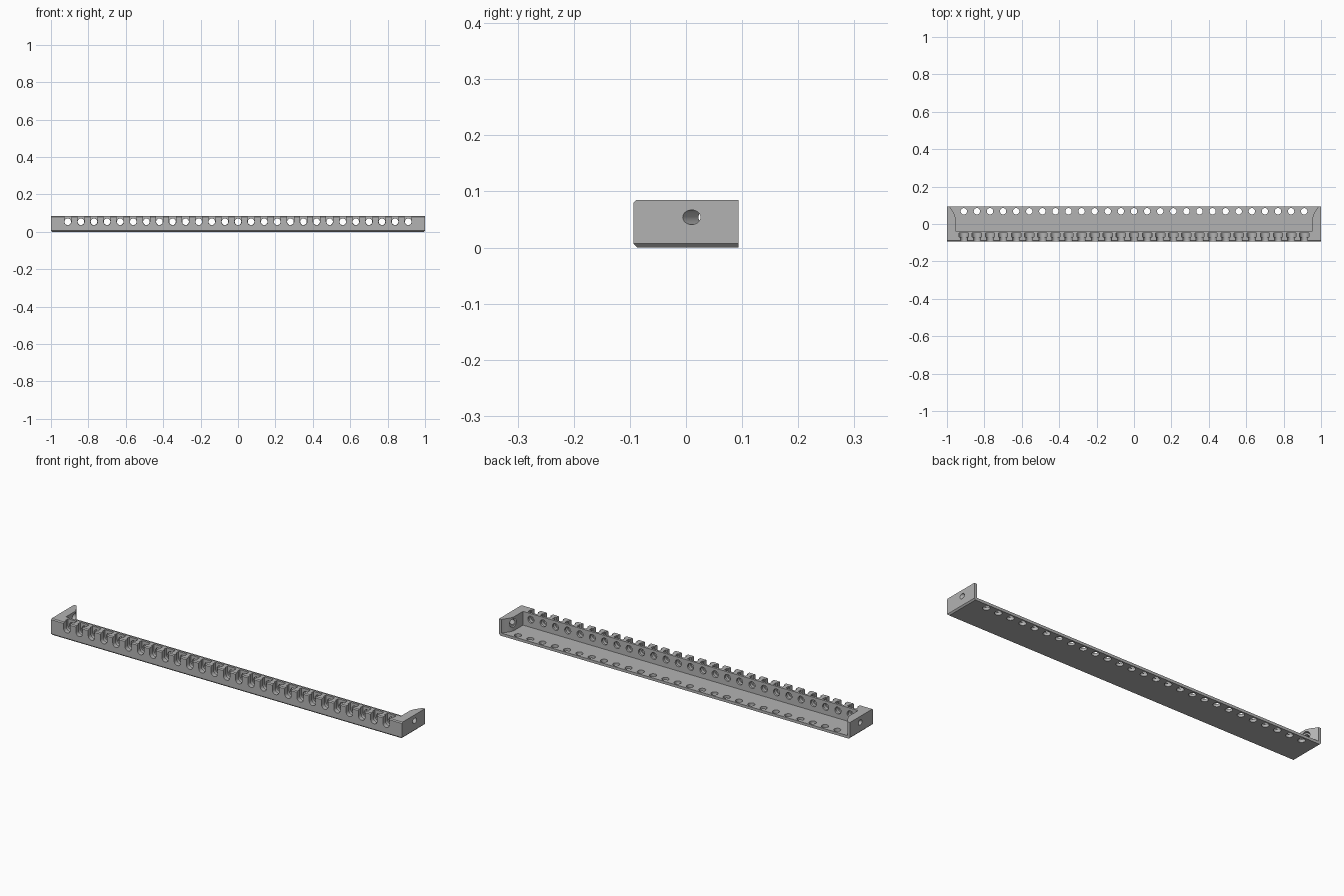
import bpy, bmesh, math
from mathutils import Vector, Matrix

cube = bpy.data.objects.get("Cube")
if cube:
    bpy.data.objects.remove(cube)

HALF_Y, TOP, FLOOR = 0.0935, 0.085, 0.014
HOLE_Z, PITCH, COUNT = 0.054, 0.07, 27
HOLES_X = [(i - COUNT // 2) * PITCH for i in range(COUNT)]

grey = bpy.data.materials.new("light_grey")
grey.use_nodes = True
grey.diffuse_color = (0.45, 0.45, 0.45, 1)
grey.node_tree.nodes["Principled BSDF"].inputs["Base Color"].default_value = grey.diffuse_color


def make_object(name, bm):
    bmesh.ops.recalc_face_normals(bm, faces=bm.faces)
    mesh = bpy.data.meshes.new(name)
    bm.to_mesh(mesh)
    bm.free()
    mesh.materials.append(grey)
    obj = bpy.data.objects.new(name, mesh)
    bpy.context.collection.objects.link(obj)
    return obj


def prism(bm, outline, offset):
    """Extrude a closed outline along an offset."""
    face = bm.faces.new([bm.verts.new(p) for p in outline])
    new = bmesh.ops.extrude_face_region(bm, geom=[face])["geom"]
    bmesh.ops.translate(bm, vec=offset, verts=[v for v in new if isinstance(v, bmesh.types.BMVert)])


def rod(bm, start, end, radius, segments=24):
    """Closed cylinder between two points."""
    start, end = Vector(start), Vector(end)
    axis = end - start
    turn = axis.to_track_quat('Z', 'Y').to_matrix().to_4x4()
    bmesh.ops.create_cone(bm, cap_ends=True, segments=segments, radius1=radius, radius2=radius,
                          depth=axis.length, matrix=Matrix.Translation((start + end) / 2) @ turn)


def cut(target, name, bm):
    cutter = make_object(name, bm)
    cutter.hide_render = True
    mod = target.modifiers.new(name, 'BOOLEAN')
    mod.operation, mod.solver, mod.object = 'DIFFERENCE', 'EXACT', cutter
    bpy.context.view_layer.objects.active = target
    bpy.ops.object.modifier_apply(modifier=mod.name)
    bpy.data.objects.remove(cutter)


def u_slots(y0, y1, radius):
    """Row of round-bottomed slots, open at the top."""
    bm = bmesh.new()
    for x in HOLES_X:
        arc = [math.pi + math.pi * i / 12 for i in range(13)]
        outline = [(x + radius * math.cos(a), y0, HOLE_Z + radius * math.sin(a)) for a in arc]
        outline += [(x + radius, y0, TOP + 0.02), (x - radius, y0, TOP + 0.02)]
        prism(bm, outline, (0, y1 - y0, 0))
    return bm


# Solid body with chamfers along the base and the front top edge
bm = bmesh.new()
bmesh.ops.create_cube(bm, size=1)
bmesh.ops.scale(bm, vec=(2, 2 * HALF_Y, TOP), verts=bm.verts)
bmesh.ops.translate(bm, vec=(0, 0, TOP / 2), verts=bm.verts)


def chamfer(width, rule):
    edges = [e for e in bm.edges if rule((e.verts[0].co + e.verts[1].co) / 2)]
    bmesh.ops.bevel(bm, geom=edges, offset=width, segments=1, affect='EDGES')


chamfer(0.007, lambda c: c.z < 0.001 and c.y < 0.05)
chamfer(0.005, lambda c: c.z > TOP - 0.001 and c.y < -0.05 and abs(c.x) < 0.01)
tray = make_object("slotted_tray", bm)

# Open cavity, with end walls that thin toward the back
side = [(0.955, -0.037), (0.955, 0.035), (0.958, 0.047), (0.963, 0.058),
        (0.971, 0.071), (0.979, 0.082), (0.985, 0.093), (0.985, 0.12)]
bm = bmesh.new()
prism(bm, [(x, y, FLOOR) for x, y in side] + [(-x, y, FLOOR) for x, y in reversed(side)], (0, 0, 0.15))
cut(tray, "cavity", bm)

# Row of holes through the floor
bm = bmesh.new()
for x in HOLES_X:
    rod(bm, (x, 0.068, -0.02), (x, 0.068, 0.04), 0.017)
cut(tray, "floor_holes", bm)

# Front slots, the wider pockets behind them and the holes through the wall
cut(tray, "front_slots", u_slots(-0.12, -0.06, 0.0185))
cut(tray, "pockets", u_slots(-0.07, -0.048, 0.025))
bm = bmesh.new()
for x in HOLES_X:
    rod(bm, (x, -0.058, HOLE_Z), (x, -0.02, HOLE_Z), 0.0175)
cut(tray, "wall_holes", bm)

# Slanted screw holes through the end walls, with a recess inside
angle = math.radians(35)
for name, start, end, radius in (("end_holes", -0.03, 0.09, 0.013), ("end_recesses", 0.04, 0.09, 0.021)):
    bm = bmesh.new()
    for s in (-1, 1):
        at = lambda t: (s * (1 - t * math.cos(angle)), 0.01 + t * math.sin(angle), HOLE_Z)
        rod(bm, at(start), at(end), radius, 32)
    cut(tray, name, bm)

bpy.ops.object.select_all(action='DESELECT')
tray.select_set(True)
bpy.context.view_layer.objects.active = tray
bpy.ops.object.shade_smooth_by_angle(angle=math.radians(25))
